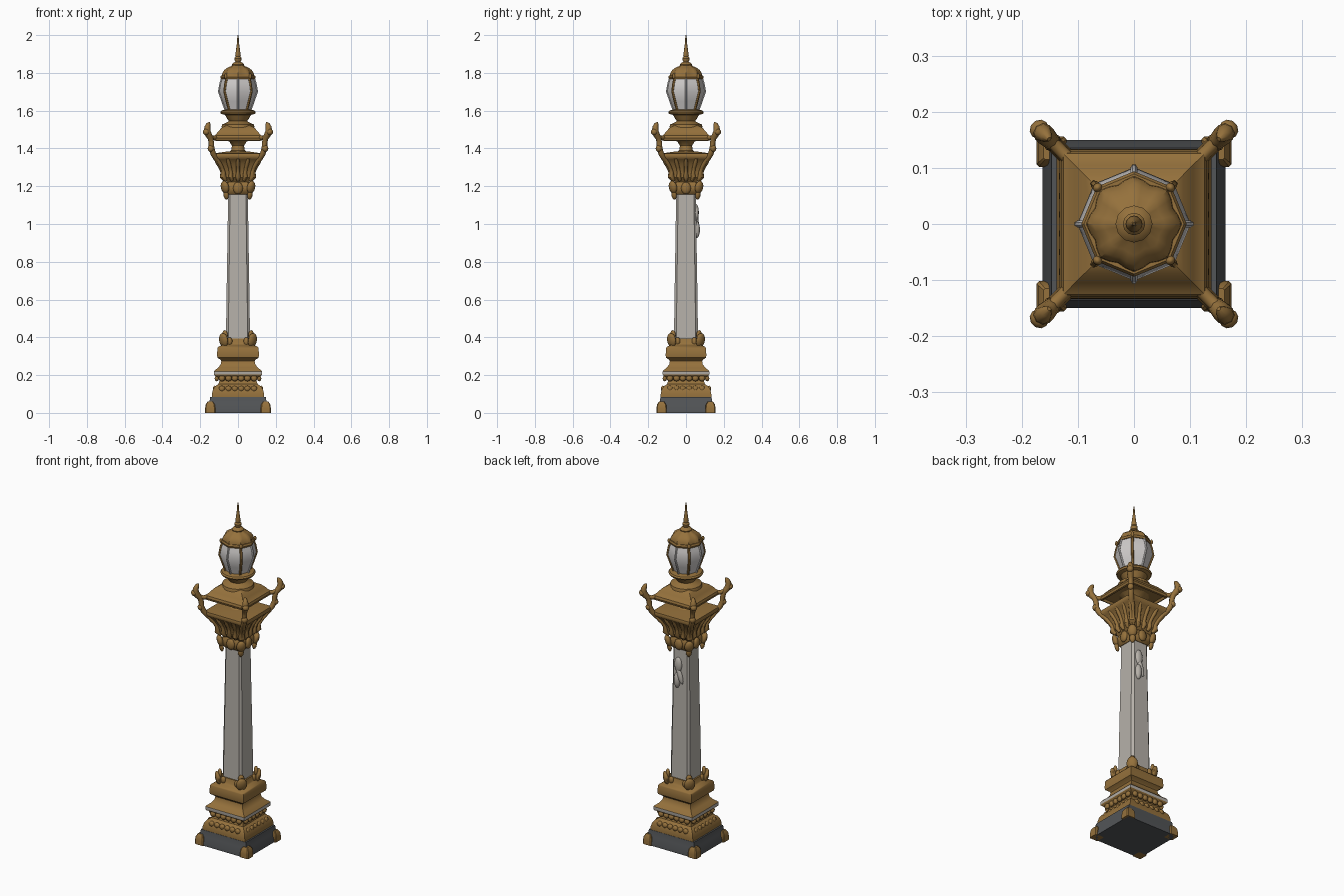
import bpy, bmesh, math
from mathutils import Vector, Matrix

if "Cube" in bpy.data.objects:
    bpy.data.objects.remove(bpy.data.objects["Cube"])


def material(name, rgb):
    m = bpy.data.materials.new(name)
    m.diffuse_color = (*rgb, 1)
    m.use_nodes = True
    m.node_tree.nodes["Principled BSDF"].inputs["Base Color"].default_value = m.diffuse_color
    return m


GOLD = material("aged gold", (0.30, 0.165, 0.045))
STONE = material("pale stone", (0.47, 0.44, 0.40))
GLASS = material("frosted white", (0.62, 0.60, 0.59))
SLATE = material("slate grey", (0.085, 0.09, 0.095))

# cross-sections with unit half width
SQUARE = [(1, 1), (-1, 1), (-1, -1), (1, -1)]
CHAMFER = [(1, .82), (.82, 1), (-.82, 1), (-1, .82), (-1, -.82), (-.82, -1), (.82, -1), (1, -.82)]
NOTCHED = [(1, .8), (.87, .87), (.8, 1)]
NOTCHED = [(x * c - y * s, x * s + y * c) for c, s in ((1, 0), (0, 1), (-1, 0), (0, -1)) for x, y in NOTCHED]


def ring(n, wave=0.0, lobes=8):
    return [((1 - wave * (1 - math.cos(lobes * a)) / 2) * math.cos(a),
             (1 - wave * (1 - math.cos(lobes * a)) / 2) * math.sin(a))
            for a in (2 * math.pi * i / n for i in range(n))]


def finish(name, bm, mats, angle=35):
    bmesh.ops.recalc_face_normals(bm, faces=bm.faces)
    me = bpy.data.meshes.new(name)
    bm.to_mesh(me)
    bm.free()
    for m in mats:
        me.materials.append(m)
    ob = bpy.data.objects.new(name, me)
    bpy.context.collection.objects.link(ob)
    bpy.ops.object.select_all(action='DESELECT')
    ob.select_set(True)
    bpy.context.view_layer.objects.active = ob
    bpy.ops.object.shade_smooth_by_angle(angle=math.radians(angle))
    return ob


def bridge(bm, rings):
    for a, b in zip(rings, rings[1:]):
        for i in range(len(a)):
            j = (i + 1) % len(a)
            bm.faces.new((a[i], a[j], b[j], b[i]))
    bm.faces.new(rings[0])
    bm.faces.new(rings[-1])


def stack(name, profile, section, mat, depth=1.0, band=None):
    """Stack a cross-section along z; profile is (half width, z)."""
    bm = bmesh.new()
    bridge(bm, [[bm.verts.new((x * r, y * r * depth, z)) for x, y in section] for r, z in profile])
    if band:
        for f in bm.faces:
            f.material_index = int(band[0] < f.calc_center_median().z < band[1])
    return finish(name, bm, [mat, STONE] if band else [mat])


def tubes(name, paths, mat, sides=8):
    """Sweep round rods along paths of (x, y, z, radius)."""
    bm = bmesh.new()
    for path in paths:
        pts = [Vector(p[:3]) for p in path]
        rings = []
        for i, p in enumerate(pts):
            t = (pts[min(i + 1, len(pts) - 1)] - pts[max(i - 1, 0)]).normalized()
            side = Vector((-p.y, p.x, 0)).normalized()
            up = t.cross(side).normalized()
            rings.append([bm.verts.new(p + path[i][3] * (side * math.cos(a) + up * math.sin(a)))
                          for a in (2 * math.pi * k / sides for k in range(sides))])
        bridge(bm, rings)
    return finish(name, bm, [mat], 50)


def balls(name, items, mat):
    """Ellipsoids given as (location, radii, turn about z, lean)."""
    bm = bmesh.new()
    for loc, size, turn, lean in items:
        mx = (Matrix.Translation(loc) @ Matrix.Rotation(turn, 4, 'Z') @ Matrix.Rotation(lean, 4, 'Y')
              @ Matrix.Diagonal((*size, 1)))
        bmesh.ops.create_uvsphere(bm, u_segments=10, v_segments=8, radius=1, matrix=mx)
    return finish(name, bm, [mat], 60)


def around(r, z, size, start, n=4, lean=0.0):
    out = []
    for i in range(n):
        a = start + 2 * math.pi * i / n
        out.append(((r * math.cos(a), r * math.sin(a), z), size, a, lean))
    return out


Q = math.pi / 4
CORNERS = [(1, 1), (-1, 1), (-1, -1), (1, -1)]

# slate plinth with gold feet
stack("plinth", [(.163, 0), (.163, .015), (.152, .05), (.147, .085)], SQUARE, SLATE, .92)
bm = bmesh.new()
for sx, sy in CORNERS:
    rings = []
    for h, z in ((.027, 0), (.027, .025), (.024, .045), (.014, .06)):
        rings.append([bm.verts.new((sx * .147 + x * h, sy * .129 + y * h, z)) for x, y in CHAMFER])
    bridge(bm, rings)
finish("feet", bm, [GOLD])

# stepped pedestal mouldings
stack("lower_moulding", [(.138, .083), (.138, .10), (.132, .125), (.122, .14), (.104, .152), (.096, .175),
      (.105, .188), (.124, .198), (.127, .203), (.127, .22), (.120, .228), (.104, .24), (.091, .258),
      (.088, .275), (.095, .283), (.109, .292), (.111, .305), (.109, .342), (.104, .35), (.086, .358),
      (.078, .37), (.072, .395)], SQUARE, GOLD, .97, (.204, .222))
balls("pedestal_petals", [((d * c - t * s, d * s + t * c, z), (.012, .017, .016), math.atan2(s, c), 0)
      for c, s in ((1, 0), (0, 1), (-1, 0), (0, -1)) for d, z in ((.112, .183), (.122, .128))
      for t in (-.085, -.05, -.017, .017, .05, .085)], GOLD)
balls("shaft_foot_leaves", around(.108, .385, (.016, .03, .038), Q, lean=.2)
      + around(.098, .41, (.012, .018, .028), Q)
      + [((d * c - t * s, d * s + t * c, .378), (.012, .016, .022), math.atan2(s, c), 0)
         for c, s in ((1, 0), (0, 1), (-1, 0), (0, -1)) for d in (.072,) for t in (-.045, .045)], GOLD)

# tapering stone shaft with raised carving at the back
stack("shaft", [(.064, .36), (.061, .6), (.056, .9), (.052, 1.17)], NOTCHED, STONE)
balls("back_carving", [((.012, .054, 1.06), (.024, .014, .045), 0, 0),
                       ((.018, .056, .97), (.02, .018, .045), 0, 0),
                       ((.0, .056, 1.0), (.016, .012, .05), 0, .3)], STONE)

# leafy collar and flared capital
stack("capital_collar", [(.055, 1.155), (.066, 1.17), (.07, 1.195), (.064, 1.215), (.058, 1.225)], CHAMFER, GOLD)
balls("collar_leaves", around(.098, 1.195, (.017, .026, .034), Q, lean=.25)
      + around(.09, 1.155, (.012, .016, .026), Q, lean=.2)
      + around(.069, 1.19, (.014, .026, .032), 0), GOLD)
stack("capital", [(.056, 1.215), (.066, 1.23), (.079, 1.245), (.08, 1.265), (.088, 1.29), (.103, 1.32),
      (.119, 1.342), (.129, 1.35), (.133, 1.362), (.13, 1.373), (.05, 1.385)], SQUARE, GOLD)
ribs = []
for c, s in ((1, 0), (0, 1), (-1, 0), (0, -1)):
    for t in (-.92, -.46, 0, .46, .92):
        ribs.append([(h * c - t * h * s, h * s + t * h * c, z, r) for h, z, r in
                     ((.07, 1.23, .008), (.083, 1.25, .014), (.083, 1.275, .010), (.094, 1.302, .010),
                      (.108, 1.325, .011), (.122, 1.348, .007))])
tubes("capital_ribs", ribs, GOLD)

# core, canopy and curling corner arms
stack("inner_core", [(.058, 1.375), (.036, 1.39), (.032, 1.415), (.045, 1.435), (.08, 1.455)], ring(12), GOLD)
stack("canopy", [(.07, 1.455), (.112, 1.452), (.118, 1.44), (.126, 1.443), (.13, 1.455), (.126, 1.468),
      (.118, 1.473), (.105, 1.49), (.088, 1.508), (.06, 1.524)], SQUARE, GOLD)
tubes("corner_arms", [[(sx * d, sy * d, z, r) for d, z, r in
      ((.095, 1.315, .010), (.114, 1.345, .015), (.131, 1.372, .015), (.14, 1.40, .015), (.141, 1.43, .014),
       (.146, 1.455, .015), (.156, 1.472, .018), (.163, 1.49, .018), (.162, 1.512, .016),
       (.156, 1.53, .011), (.151, 1.538, .004))] for sx, sy in CORNERS], GOLD)
tubes("canopy_ties", [[(sx * d, sy * d, z, .012) for d, z in ((.11, 1.462), (.13, 1.455), (.146, 1.462))]
      for sx, sy in CORNERS], GOLD)
balls("arm_scrolls", around(.239, 1.487, (.016, .018, .017), Q)
      + around(.205, 1.40, (.014, .017, .018), Q), GOLD)

# lantern base
stack("lantern_base", [(.088, 1.51), (.084, 1.527), (.06, 1.537), (.048, 1.545), (.056, 1.555), (.064, 1.57),
      (.07, 1.578), (.09, 1.583), (.094, 1.592), (.088, 1.60), (.066, 1.607)], ring(24), GOLD)

# eight-sided glass body with gold and white ribs
BODY = [(.066, 1.603), (.083, 1.65), (.101, 1.702), (.093, 1.745), (.082, 1.778)]
stack("lantern_glass", BODY, ring(8), GLASS)


def rib_paths(start, r):
    return [[(d * math.cos(start + i * 2 * Q), d * math.sin(start + i * 2 * Q), z, r) for d, z in BODY]
            for i in range(4)]


tubes("gold_lantern_ribs", rib_paths(Q, .007), GOLD, 6)
tubes("white_lantern_ribs", rib_paths(0, .006), GLASS, 6)

# scalloped dome and spire
stack("lantern_eave", [(.08, 1.764), (.09, 1.768), (.094, 1.778), (.089, 1.787)], ring(8), GOLD)
stack("lantern_dome", [(.086, 1.78), (.084, 1.797), (.073, 1.815), (.055, 1.828), (.036, 1.836),
      (.03, 1.842)], ring(32, .12), GOLD)
balls("eave_knobs", around(.092, 1.782, (.008, .009, .014), Q), GOLD)
stack("spire", [(.03, 1.836), (.033, 1.845), (.026, 1.853), (.014, 1.858), (.019, 1.868), (.02, 1.877),
      (.013, 1.886), (.015, 1.893), (.012, 1.91), (.008, 1.94), (.005, 1.965), (.004, 1.985), (.002, 2.0)],
      ring(12), GOLD)
